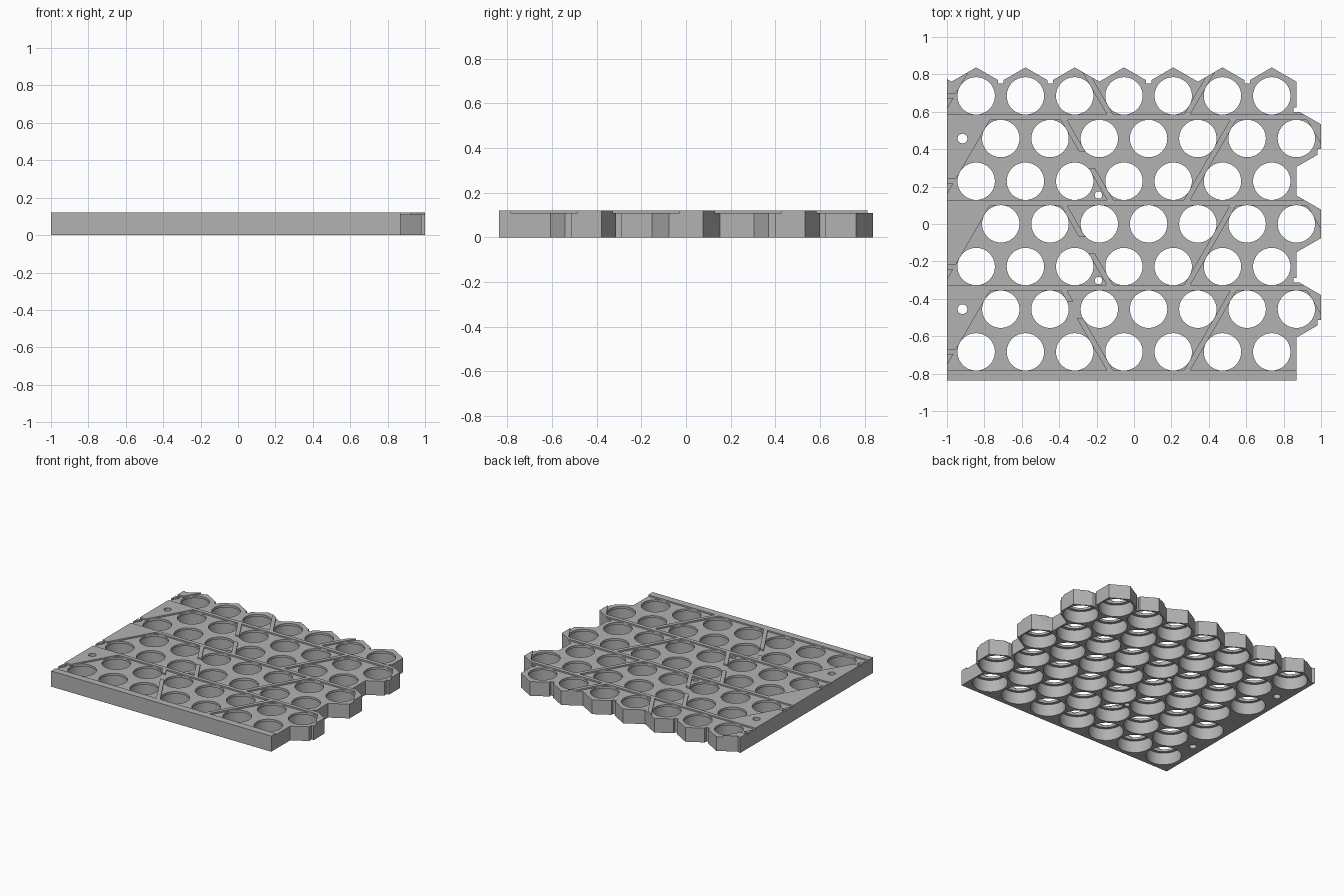
import bpy, bmesh
from math import cos, sin, pi, sqrt

cube = bpy.data.objects.get("Cube")
if cube:
    bpy.data.objects.remove(cube, do_unlink=True)

PITCH = 0.2634                 # distance between neighbouring cells
APO, RAD = PITCH / 2, PITCH / sqrt(3)
ROW = PITCH * sqrt(3) / 2
TOP, FLOOR, LIP = 0.12, 0.109, 0.092
EDGE = 0.8683                  # straight right side
END = 0.837                    # half depth
rows = [0.685 - ROW * i for i in range(7)]


def first_x(i):
    return -0.7122 if i % 2 else -0.7122 - APO


cells = [(first_x(i) + PITCH * j, y) for i, y in enumerate(rows) for j in range(7)]


def circle(x, y, r, n=48):
    return [(x + r * cos(2 * pi * k / n), y + r * sin(2 * pi * k / n)) for k in range(n)]


def box(x0, x1, y0, y1):
    return [(x0, y0), (x1, y0), (x1, y1), (x0, y1)]


def solid(bm, *sections):
    """Closed solid through stacked outlines, each given as (points, z)."""
    rings = [[bm.verts.new((x, y, z)) for x, y in pts] for pts, z in sections]
    n = len(rings[0])
    bm.faces.new(rings[0][::-1])
    bm.faces.new(rings[-1])
    for a, b in zip(rings, rings[1:]):
        for k in range(n):
            m = (k + 1) % n
            bm.faces.new((a[k], a[m], b[m], b[k]))


def make(name, bm):
    bmesh.ops.recalc_face_normals(bm, faces=bm.faces)
    mesh = bpy.data.meshes.new(name)
    bm.to_mesh(mesh)
    bm.free()
    ob = bpy.data.objects.new(name, mesh)
    bpy.context.collection.objects.link(ob)
    return ob


def cut(target, outlines, z0, z1):
    """Cut a set of separate prisms out of the target."""
    bm = bmesh.new()
    for pts in outlines:
        solid(bm, (pts, z0), (pts, z1))
    subtract(target, make("cutter", bm))


def subtract(target, cutter):
    cutter.hide_render = True
    mod = target.modifiers.new("cut", "BOOLEAN")
    mod.operation, mod.solver, mod.object = "DIFFERENCE", "EXACT", cutter
    bpy.context.view_layer.objects.active = target
    bpy.ops.object.modifier_apply(modifier=mod.name)
    bpy.data.objects.remove(cutter, do_unlink=True)


# Plate: straight front and left, honeycomb right and back
outline = [(-1, -END), (EDGE, -END)]
for y in rows[5::-2]:
    outline += [(EDGE, y - RAD), (EDGE + APO, y - RAD / 2),
                (EDGE + APO, y + RAD / 2), (EDGE, y + RAD)]
outline.append((EDGE, rows[0] + RAD / 2))
for x, y in cells[6::-1]:
    outline += [(x, y + RAD), (x - APO, y + RAD / 2)]
outline.append((-1, rows[0] + RAD / 2 + 0.014))
bm = bmesh.new()
solid(bm, (outline, 0), (outline, TOP))
plate = make("cell_holder_plate", bm)

# Shallow trapezoid pockets in the top, leaving thin ribs between them
HALF, GAP = 0.2135, 0.017
pockets = []
for band in range(4):
    cy = (rows[1] + rows[2]) / 2 + 2 * ROW * (1 - band)
    for k in range(3):
        left, right = [-0.910 + 2.5 * PITCH * (k + d) for d in (0, 1)]
        lean = HALF / sqrt(3) * (1 if k % 2 == 0 else -1)
        pockets.append([(left - lean + GAP, cy - HALF), (right + lean - GAP, cy - HALF),
                        (right - lean - GAP, cy + HALF), (left + lean + GAP, cy + HALF)])
cut(plate, pockets, FLOOR, 0.2)

# Wire grooves at the left side, and gaps through the slanted middle ribs
channels = [box(-1.1, -0.9, y - 0.012, y + 0.012) for y in rows[::2]]
for i, dy in ((1, 0), (3, 0), (5, 0.11)):
    cy = (rows[i] + rows[i + 1]) / 2 + dy
    cx = -0.2515 - dy / sqrt(3)
    channels.append(box(cx - 0.05, cx + 0.05, cy - 0.045, cy + 0.045))
cut(plate, channels, FLOOR, 0.2)

# Stepped cell seats: wide bore from below, narrower opening on top
bm = bmesh.new()
for x, y in cells:
    wide, narrow = circle(x, y, 0.123), circle(x, y, 0.1)
    solid(bm, (wide, -0.1), (wide, LIP), (narrow, LIP), (narrow, 0.2))
subtract(plate, make("cutter", bm))

# Screw holes and small edge notches
small = [circle(-0.917, y, 0.026, 24) for y in (rows[1], rows[5])]
small += [circle(-0.19, y, 0.02, 24) for y in (0.155, -0.302)]
small += [box(x - 0.015, x + 0.015, 0.75, 0.82)
          for x in [cells[j][0] + APO for j in (0, 1, 3, 5)]]
small += [box(0.852, 0.885, y - 0.012, y + 0.012) for y in (0.61, -0.302)]
small += [box(0.982, 1.1, y - 0.05, y + 0.01) for y in (0.39, -0.522)]
cut(plate, small, -0.1, 0.2)

# Single grey material
grey = bpy.data.materials.new("grey_plastic")
grey.use_nodes = True
color = (0.45, 0.45, 0.45, 1)
grey.diffuse_color = color
grey.node_tree.nodes["Principled BSDF"].inputs["Base Color"].default_value = color
plate.data.materials.clear()
plate.data.materials.append(grey)

bpy.ops.object.select_all(action="DESELECT")
plate.select_set(True)
bpy.context.view_layer.objects.active = plate
bpy.ops.object.shade_smooth_by_angle(angle=pi / 6)
